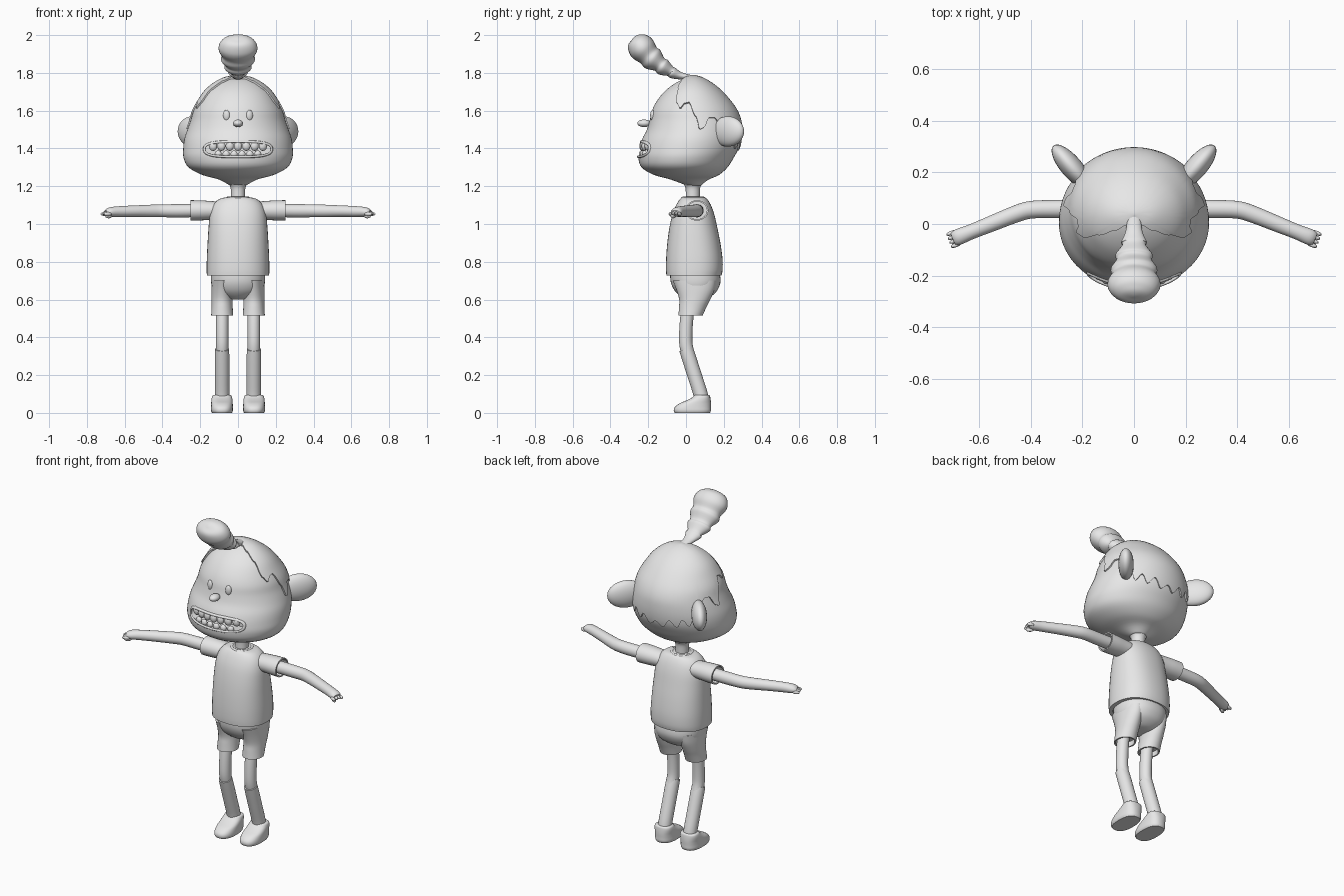
import bpy, bmesh, math
from mathutils import Vector, Matrix

if "Cube" in bpy.data.objects:
    bpy.data.objects.remove(bpy.data.objects["Cube"])

GREY = bpy.data.materials.new("plain_grey")
GREY.diffuse_color = (0.8, 0.8, 0.8, 1)
GREY.use_nodes = True
GREY.node_tree.nodes["Principled BSDF"].inputs["Base Color"].default_value = GREY.diffuse_color


def finish(name, bm, angle=42):
    bmesh.ops.recalc_face_normals(bm, faces=bm.faces)
    me = bpy.data.meshes.new(name)
    bm.to_mesh(me)
    bm.free()
    me.materials.append(GREY)
    me.shade_smooth()
    me.set_sharp_from_angle(angle=math.radians(angle))
    ob = bpy.data.objects.new(name, me)
    bpy.context.collection.objects.link(ob)
    return ob


def sample(rows, u):
    """Smooth curve through table rows."""
    i = min(int(u), len(rows) - 2)
    t = u - i
    a, b, c, d = (rows[max(0, min(len(rows) - 1, i + k))] for k in (-1, 0, 1, 2))
    return [q + .5 * t * (r - p + t * (2*p - 5*q + 4*r - s + t * (3*(q - r) + s - p)))
            for p, q, r, s in zip(a, b, c, d)]


def resample(rows, k=4):
    return [sample(rows, j / k) for j in range((len(rows) - 1) * k + 1)]


def loft(name, rings, hem=None, angle=42):
    """Skin rings; hem turns the last ring inward along a vector."""
    rings = [list(r) for r in rings]
    if hem:
        c = sum(rings[-1], Vector()) / len(rings[-1])
        inner = [c + (p - c) * .86 for p in rings[-1]]
        rings += [inner, [p + Vector(hem) for p in inner]]
    bm = bmesh.new()
    vs = [[bm.verts.new(p) for p in r] for r in rings]
    n = len(vs[0])
    for a, b in zip(vs, vs[1:]):
        for j in range(n):
            bm.faces.new((a[j], a[(j+1) % n], b[(j+1) % n], b[j]))
    bm.faces.new(vs[0])
    bm.faces.new(vs[-1])
    return finish(name, bm, angle)


def oval(z, w, yf, yb, x0=0, n=40, p=2.0):
    """Horizontal ring from half width, front and back."""
    pts = []
    for j in range(n):
        a = math.tau * j / n
        c, s = (math.copysign(abs(v) ** (2 / p), v) for v in (math.cos(a), math.sin(a)))
        pts.append(Vector((x0 + w * c, (yf + yb) / 2 + (yb - yf) / 2 * s, z)))
    return pts


def tube(name, rows, ref, hem=None, n=24, k=4):
    """Rows are x, y, z, radius along ref, radius across ref."""
    rows = resample(rows, k)
    pos = [Vector(r[:3]) for r in rows]
    rings = []
    for i, r in enumerate(rows):
        t = (pos[min(i+1, len(pos)-1)] - pos[max(i-1, 0)]).normalized()
        n1 = (Vector(ref) - t * t.dot(Vector(ref))).normalized()
        n2 = t.cross(n1)
        rings.append([pos[i] + n1 * r[3] * math.cos(math.tau*j/n) + n2 * r[4] * math.sin(math.tau*j/n)
                      for j in range(n)])
    return loft(name, rings, hem)


def blobs(name, items, seg=20):
    """Ellipsoids: centre, radii, turn about z."""
    bm = bmesh.new()
    for loc, rad, rot in items:
        m = Matrix.Translation(loc) @ Matrix.Rotation(rot, 4, 'Z') @ Matrix.Diagonal((*rad, 1))
        bmesh.ops.create_uvsphere(bm, u_segments=seg, v_segments=seg // 2 + 2, radius=1, matrix=m)
    return finish(name, bm)


# Head: height, half width, front, back
HEAD = [(1.205, .045, 0, .08), (1.235, .10, -.08, .12), (1.26, .19, -.17, .175), (1.30, .262, -.235, .22),
        (1.35, .288, -.252, .252), (1.40, .29, -.248, .278), (1.45, .284, -.232, .288),
        (1.50, .268, -.207, .29), (1.55, .25, -.192, .285), (1.60, .235, -.18, .265),
        (1.65, .207, -.155, .23), (1.70, .172, -.115, .185), (1.74, .125, -.065, .135),
        (1.768, .07, -.012, .085), (1.78, .004, .035, .045)]
head = loft("head", [oval(*r, n=64) for r in resample(HEAD)])


def head_u(z):
    lo, hi = 0, len(HEAD) - 1
    for _ in range(30):
        mid = (lo + hi) / 2
        lo, hi = (mid, hi) if sample(HEAD, mid)[0] < z else (lo, mid)
    return lo


def face_y(x, z):
    _, w, f, b = sample(HEAD, head_u(z))
    return (f + b) / 2 - (b - f) / 2 * math.sqrt(max(0, 1 - (x / w) ** 2))


# Mouth opening cut into the head
def mouth_pt(a, grow=0):
    c, s = math.cos(a), math.sin(a)
    return ((.174 + grow) * math.copysign(abs(c) ** .6, c),
            1.396 + (.036 + grow) * math.copysign(abs(s) ** .75, s))


angles = [math.tau * j / 48 for j in range(48)]
cutter = loft("mouth_cutter", [[Vector((x, y, z)) for x, z in map(mouth_pt, angles)] for y in (-.4, -.15)])
cutter.hide_render = True
mod = head.modifiers.new("mouth", 'BOOLEAN')
mod.operation, mod.solver, mod.object = 'DIFFERENCE', 'EXACT', cutter
bpy.context.view_layer.update()
cut = bpy.data.meshes.new_from_object(head.evaluated_get(bpy.context.evaluated_depsgraph_get()))
head.modifiers.clear()
head.data = cut
cut.shade_smooth()
cut.set_sharp_from_angle(angle=math.radians(42))
bpy.data.objects.remove(cutter)

# Lip rim, as a closed ring of small circles
bm = bmesh.new()
rim = []
for a in angles:
    ring = []
    for j in range(8):
        b = math.tau * j / 8
        x, z = mouth_pt(a, .004 + .007 * math.cos(b))
        ring.append(bm.verts.new((x, face_y(x, z) + .007 * math.sin(b), z)))
    rim.append(ring)
for i in range(48):
    for j in range(8):
        a, b = rim[i], rim[(i + 1) % 48]
        bm.faces.new((a[j], a[(j+1) % 8], b[(j+1) % 8], b[j]))
finish("lips", bm, 80)

# Teeth
blobs("upper_teeth", [((x, face_y(x, 1.41) + .014, 1.413), (.022, .016, .026), x * 2)
                      for x in [(i - 3) * .044 for i in range(7)]], 14)
blobs("lower_teeth", [((x, face_y(x, 1.37) + .016, 1.37), (.019, .014, .019), x * 2)
                      for x in [(i - 2.5) * .042 for i in range(6)]], 14)

# Eyes, nose, ears
blobs("eyes", [((s * .061, face_y(.061, 1.575) + .002, 1.575), (.018, .012, .029), s * .25) for s in (-1, 1)])
blobs("nose", [((0, -.222, 1.533), (.027, .036, .02), 0)])
for s, side in ((1, "left"), (-1, "right")):
    turn = math.atan2(.76, .65)
    blobs("ear_" + side, [((s * .243, .222, 1.49), (.107, .042, .08), turn if s > 0 else math.pi - turn)], 28)

# Hair cap: hairline height by angle from front (-90) to back (90)
LINE = [(-90, 1.772), (-60, 1.768), (-45, 1.75), (-32, 1.71), (-26, 1.64), (-19, 1.61), (-13, 1.635),
        (-6, 1.64), (1, 1.57), (7, 1.50), (12, 1.51), (18, 1.56), (26, 1.56), (33, 1.52), (38, 1.45),
        (44, 1.47), (52, 1.41), (58, 1.45), (66, 1.40), (73, 1.44), (82, 1.39), (90, 1.42)]


def hairline(a):
    d = math.degrees(math.asin(max(-1, min(1, math.sin(a)))))
    for (a0, z0), (a1, z1) in zip(LINE, LINE[1:]):
        if d <= a1:
            t = (d - a0) / (a1 - a0)
            return z0 + (z1 - z0) * t * t * (3 - 2 * t)
    return LINE[-1][1]


def scalp(a, u, scale):
    z, w, f, b = sample(HEAD, u)
    c = Vector((0, .04, 1.45))
    p = Vector((w * math.cos(a), (f + b) / 2 + (b - f) / 2 * math.sin(a), z))
    return c + (p - c) * scale


turns = [math.tau * j / 180 for j in range(180)]
starts = [head_u(hairline(a)) for a in turns]
top = len(HEAD) - 1
rings = [[scalp(a, u, .96) for a, u in zip(turns, starts)]]
rings += [[scalp(a, u + (top - u) * k / 22, 1.03) for a, u in zip(turns, starts)] for k in range(23)]
loft("hair_cap", rings, angle=50)

# Swept-up tuft with bulging segments
tuft = [(0, .03, 1.775, .025, .012), (0, -.03, 1.785, .033, .02), (0, -.07, 1.80, .05, .03),
        (0, -.082, 1.808, .045, .028), (0, -.12, 1.83, .072, .045), (0, -.14, 1.845, .068, .042),
        (0, -.175, 1.872, .09, .062), (0, -.198, 1.893, .086, .06), (0, -.225, 1.922, .102, .071),
        (0, -.245, 1.945, .10, .07), (0, -.265, 1.967, .082, .056), (0, -.276, 1.98, .05, .034),
        (0, -.28, 1.984, .005, .005)]
tube("hair_tuft", tuft, (1, 0, 0), n=28)

# Neck and collar
tube("neck", [(0, .036, 1.08, .038, .038), (0, .036, 1.16, .037, .037), (0, .036, 1.20, .042, .042),
              (0, .036, 1.23, .066, .066), (0, .036, 1.25, .09, .09)], (1, 0, 0))
bpy.ops.mesh.primitive_torus_add(major_radius=.056, minor_radius=.008, major_segments=32, minor_segments=8,
                                 location=(0, .038, 1.137))
collar = bpy.context.object
collar.name = "collar"
collar.data.materials.append(GREY)
bpy.ops.object.shade_smooth()

# Shirt body, listed from collar down to hem
shirt = [(1.142, .055, -.018, .095), (1.132, .10, -.032, .112), (1.10, .132, -.052, .132),
         (1.05, .149, -.072, .15), (.98, .156, -.088, .166), (.90, .161, -.099, .182),
         (.82, .165, -.105, .193), (.76, .166, -.106, .194), (.728, .165, -.104, .188)]
loft("shirt", [oval(*r, p=2.3) for r in resample(shirt)], (0, 0, .03))

# Shorts seat
seat = [(.76, .142, -.085, .175), (.70, .143, -.082, .183), (.66, .135, -.068, .172),
        (.63, .112, -.045, .15), (.605, .06, -.01, .11), (.60, .01, .03, .06)]
loft("shorts_seat", [oval(*r, p=2.2) for r in resample(seat)])

for s, side in ((1, "left"), (-1, "right")):
    # Sleeve and arm
    tube("sleeve_" + side, [(s * x, .058, 1.072, h, w) for x, h, w in
                            ((.09, .045, .055), (.15, .05, .057), (.20, .053, .06), (.252, .054, .061))],
         (0, 0, 1), (-s * .04, 0, 0))
    tube("arm_" + side, [(s * x, y, z, h, w) for x, y, z, h, w in
                         ((.17, .058, 1.072, .034, .036), (.30, .058, 1.07, .035, .035),
                          (.40, .055, 1.07, .034, .034), (.46, .038, 1.069, .033, .033),
                          (.55, .002, 1.068, .03, .031), (.63, -.03, 1.066, .028, .029),
                          (.68, -.05, 1.063, .024, .031), (.70, -.058, 1.06, .013, .024))], (0, 0, 1))
    # Fingers and thumb
    blobs("fingers_" + side, [((s * (.698 + .36 * o), -.058 + .93 * o, 1.058 - abs(o) * .2),
                               (.022, .0085, .01), -s * .37) for o in (-.025, -.008, .008, .025)]
          + [((s * .685, -.068, 1.042), (.022, .01, .012), -s * .6)], 12)
    # Shorts leg
    leg = [(.70, .055, -.07, .16), (.65, .056, -.05, .15), (.60, .056, -.036, .128),
           (.56, .056, -.037, .108), (.515, .058, -.04, .088)]
    loft("shorts_leg_" + side, [oval(*r, x0=s * .084, n=28) for r in resample(leg)], (0, 0, .03))
    # Leg and sock
    tube("leg_" + side, [(s * .084, y, z, .033, .035) for y, z in
                         ((.02, .62), (.006, .52), (-.001, .43), (.0, .36), (.015, .30))], (1, 0, 0))
    tube("sock_" + side, [(s * .084, y, z, r, r) for y, z, r in
                          ((.0, .338, .037), (.016, .29, .038), (.045, .20, .038), (.074, .11, .038),
                           (.085, .06, .038))], (1, 0, 0))
    # Shoe
    shoe = [(0, .053, -.06, .127), (.012, .058, -.065, .132), (.03, .058, -.06, .132),
            (.05, .057, -.035, .132), (.065, .056, .0, .131), (.08, .054, .03, .129),
            (.092, .05, .044, .126), (.096, .042, .05, .12)]
    loft("shoe_" + side, [oval(*r, x0=s * .085, n=32, p=2.5) for r in resample(shoe, 3)])
